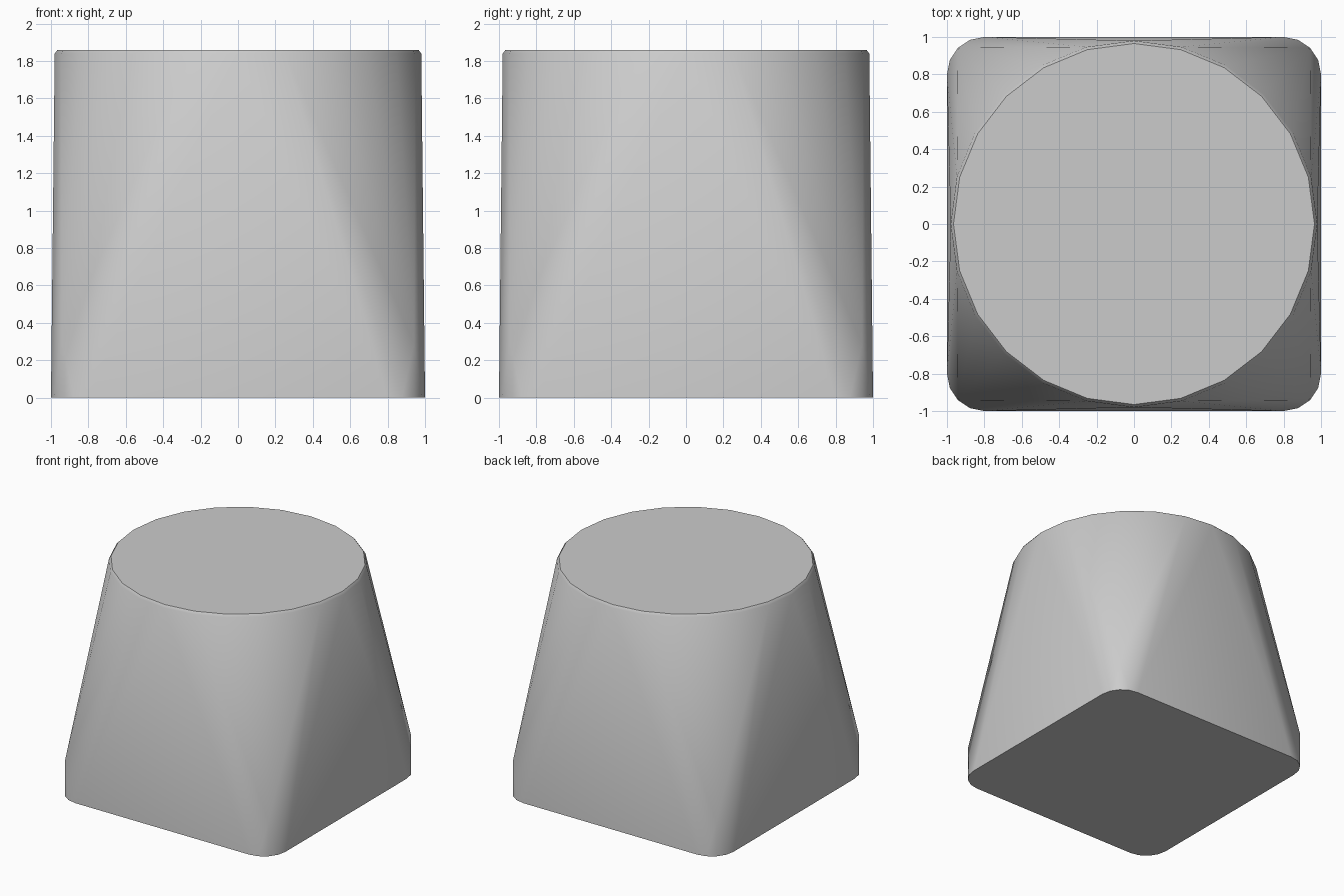
import bpy
import bmesh
from math import cos, sin, pi, radians

default = bpy.data.objects.get("Cube")
if default:
    bpy.data.objects.remove(default, do_unlink=True)

HALF, CORNER = 1.0, 0.2

gray = bpy.data.materials.new("plain gray")
gray.use_nodes = True
color = (0.6, 0.6, 0.6, 1)
gray.diffuse_color = color
gray.node_tree.nodes["Principled BSDF"].inputs["Base Color"].default_value = color


def ring(radius, z, count=24):
    return [(radius * cos(2 * pi * i / count), radius * sin(2 * pi * i / count), z)
            for i in range(count)]


# Rounded square foot, with each corner rising straight before it tapers
points = []
inner = HALF - CORNER
for sx in (-1, 1):
    for sy in (-1, 1):
        for step in range(5):
            a = step * pi / 8
            points.append((sx * (inner + CORNER * cos(a)), sy * (inner + CORNER * sin(a)), 0))
        mid = inner + CORNER * cos(pi / 4)
        points.append((sx * mid, sy * mid, 0.29))

# Round top with a thin softened rim
points += ring(0.98, 1.84) + ring(0.965, 1.86)

# Skin the square foot to the round top
bm = bmesh.new()
for p in points:
    bm.verts.new(p)
hull = bmesh.ops.convex_hull(bm, input=bm.verts)
loose = [v for v in bm.verts if not v.link_faces]
bmesh.ops.delete(bm, geom=loose, context='VERTS')
bmesh.ops.dissolve_limit(bm, angle_limit=radians(0.5), verts=bm.verts, edges=bm.edges)
bmesh.ops.recalc_face_normals(bm, faces=bm.faces)

mesh = bpy.data.meshes.new("tapered_block")
bm.to_mesh(mesh)
bm.free()
mesh.materials.append(gray)
block = bpy.data.objects.new("tapered_block", mesh)
bpy.context.collection.objects.link(block)

# Smooth sides, crisp top and bottom edges
bpy.ops.object.select_all(action='DESELECT')
block.select_set(True)
bpy.context.view_layer.objects.active = block
bpy.ops.object.shade_smooth_by_angle(angle=radians(35))
